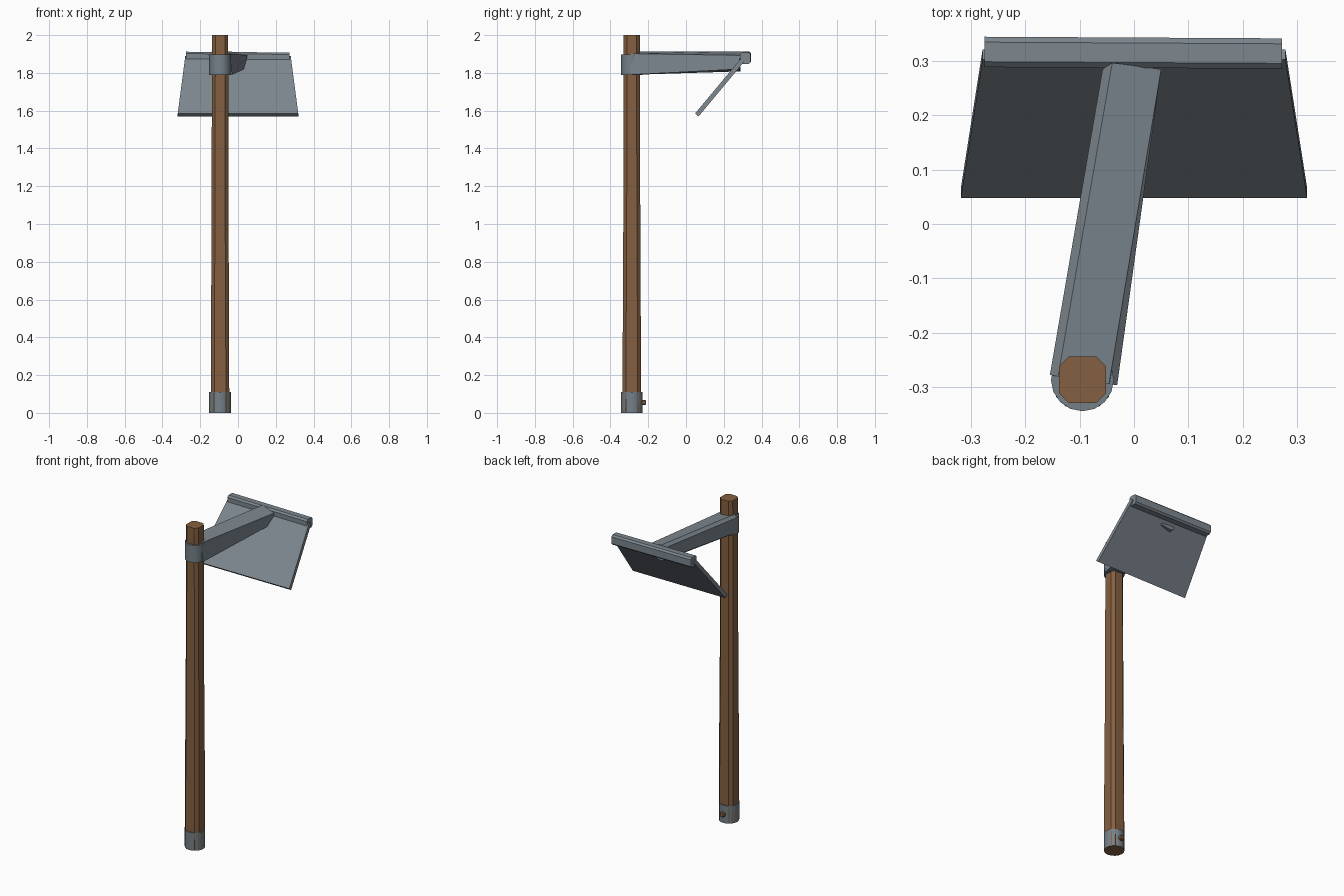
import bpy, bmesh, math
from mathutils import Vector

if "Cube" in bpy.data.objects:
    bpy.data.objects.remove(bpy.data.objects["Cube"])

CX, CY = -0.095, -0.287          # pole axis


def material(name, rgb):
    m = bpy.data.materials.new(name)
    m.diffuse_color = (*rgb, 1)
    m.use_nodes = True
    m.node_tree.nodes["Principled BSDF"].inputs["Base Color"].default_value = m.diffuse_color
    return m


WOOD = material("brown wood", (0.23, 0.117, 0.052))
STEEL = material("grey steel", (0.205, 0.243, 0.275))
COLLAR = material("collar grey", (0.175, 0.217, 0.245))


def loft(name, rings, *mats):
    """Solid through a row of matching closed cross-sections."""
    bm = bmesh.new()
    rows = [[bm.verts.new(p) for p in ring] for ring in rings]
    n = len(rows[0])
    for a, b in zip(rows, rows[1:]):
        for i in range(n):
            j = (i + 1) % n
            bm.faces.new((a[i], a[j], b[j], b[i]))
    bm.faces.new(rows[0][::-1])
    bm.faces.new(rows[-1])
    bmesh.ops.recalc_face_normals(bm, faces=bm.faces)
    me = bpy.data.meshes.new(name)
    bm.to_mesh(me)
    bm.free()
    for m in mats:
        me.materials.append(m)
    ob = bpy.data.objects.new(name, me)
    bpy.context.collection.objects.link(ob)
    return ob


def octagon(h, v, c):
    """Chamfered rectangle of half sizes h, v."""
    return [(h, c - v), (h, v - c), (h - c, v), (c - h, v),
            (-h, v - c), (-h, c - v), (c - h, -v), (h - c, -v)]


def smooth(ob):
    bpy.ops.object.select_all(action='DESELECT')
    ob.select_set(True)
    bpy.context.view_layer.objects.active = ob
    bpy.ops.object.shade_smooth_by_angle(angle=math.radians(30))


def circle(r, n):
    return [(r * math.cos(math.tau * i / n), r * math.sin(math.tau * i / n))
            for i in range(n)]


# Chamfered pole, slightly thicker toward the foot
loft("pole", [[(CX + x, CY + y, z) for x, y in octagon(h, h, 0.018)]
              for z, h in ((0.004, 0.049), (0.4, 0.048), (1.0, 0.045), (2.0, 0.043))], WOOD)

# Foot cap and head collar
for name, z0, z1 in (("foot_cap", 0.0, 0.11), ("head_collar", 1.79, 1.897)):
    ob = loft(name, [[(CX + x, CY + y, z) for x, y in circle(0.058, 16)]
                     for z in (z0, z1)], COLLAR, WOOD)
    if name == "foot_cap":
        for f in ob.data.polygons:      # wood shows at the underside
            f.material_index = 1 if f.normal.z < -0.5 else 0
    smooth(ob)

# Small peg through the foot cap
loft("foot_peg", [[(CX + x, y, 0.055 + z) for x, z in octagon(r, r, 0.006)]
                  for y, r in ((CY, 0.014), (-0.218, 0.014), (-0.213, 0.011))], WOOD)

# Arm: tapered, slightly rolled, chamfered on its upper left edge
arm_start = [(-0.140, -0.281, 1.912), (-0.155, -0.278, 1.895), (-0.150, -0.279, 1.800),
             (-0.136, -0.281, 1.790), (-0.031, -0.297, 1.790), (-0.046, -0.295, 1.902)]
arm_end = [(-0.040, 0.297, 1.914), (-0.058, 0.285, 1.896), (-0.054, 0.285, 1.825),
           (-0.036, 0.288, 1.808), (0.034, 0.283, 1.820), (0.050, 0.285, 1.893)]
loft("arm", [arm_start, arm_end], STEEL)

# Cross bar along the rear edge
loft("cross_bar", [[(x, 0.315 + dy + y, 1.879 + dz + z)
                    for y, z in octagon(0.028, 0.031, 0.010)]
                   for x, dy, dz in ((-0.275, 0.002, 0.002), (0.273, -0.001, -0.002))], STEEL)

# Slanted blade, wider at its lower edge
top, low = Vector((0, 0.312, 1.883)), Vector((0, 0.057, 1.577))
d = (top - low).normalized()
nrm = Vector((0, -d.z, d.y)) * 0.012
loft("blade", [[Vector((s * w, 0, 0)) + c + k * nrm
                for s, k in ((-1, -1), (1, -1), (1, 1), (-1, 1))]
               for c, w in ((low, 0.319), (top, 0.279))], STEEL)
